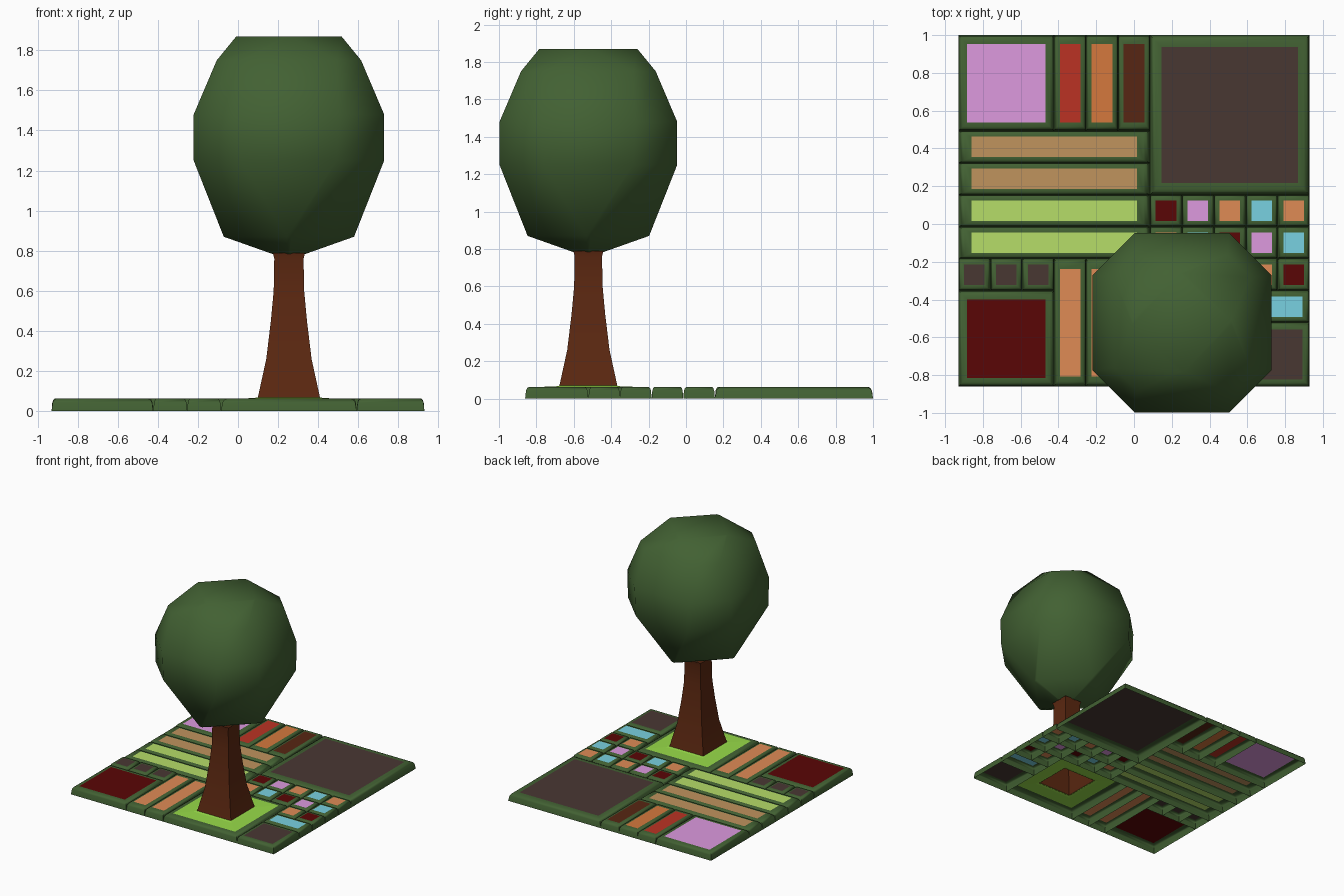
import bpy, math

if "Cube" in bpy.data.objects:
    bpy.data.objects.remove(bpy.data.objects["Cube"])

U = 1.86 / 11           # layout unit: the base is an 11 x 11 grid
TOP = 0.062
TX, TY = 0.254, -0.522  # tree centre

def mat(name, rgb):
    m = bpy.data.materials.new(name)
    m.diffuse_color = [(c / 255) ** 2.2 for c in rgb] + [1]
    m.use_nodes = True
    m.node_tree.nodes["Principled BSDF"].inputs["Base Color"].default_value = m.diffuse_color
    return m

M = {n: mat(n, c) for n, c in dict(
    green=(68, 97, 54), bark=(92, 44, 24), pink=(220, 152, 222), red=(186, 54, 40),
    orange=(212, 120, 64), brown=(88, 42, 26), grey=(74, 58, 54), tan=(190, 146, 94),
    lime=(180, 220, 104), maroon=(90, 14, 14), peach=(222, 138, 86),
    cyan=(120, 208, 224), grass=(150, 218, 74)).items()}

def rect(hx, hy, z):
    return [(-hx, -hy, z), (hx, -hy, z), (hx, hy, z), (-hx, hy, z)]

def octagon(h, c, z):
    return [(h, -c, z), (h, c, z), (c, h, z), (-c, h, z),
            (-h, c, z), (-h, -c, z), (-c, -h, z), (c, -h, z)]

def loft(name, rings, loc, material, cap=False, angle=None):
    """Skin a stack of matching rings into one mesh."""
    n = len(rings[0])
    verts = [v for r in rings for v in r]
    faces = [(i * n + j, i * n + (j + 1) % n, (i + 1) * n + (j + 1) % n, (i + 1) * n + j)
             for i in range(len(rings) - 1) for j in range(n)]
    if cap:
        faces.append(tuple(range(len(verts) - n, len(verts))))
    me = bpy.data.meshes.new(name)
    me.from_pydata(verts, [], faces)
    me.materials.append(M[material])
    ob = bpy.data.objects.new(name, me)
    bpy.context.collection.objects.link(ob)
    ob.location = (loc[0], loc[1], 0)
    if angle:
        bpy.ops.object.select_all(action='DESELECT')
        ob.select_set(True)
        bpy.context.view_layer.objects.active = ob
        bpy.ops.object.shade_smooth_by_angle(angle=math.radians(angle))
    return ob

def tile(col, row, w, h, colour):
    """Open-bottomed rounded green rim with a flat coloured panel."""
    sx, sy = w * U, h * U
    ix, iy = 0.022 + 0.047 * sx, 0.022 + 0.047 * sy
    loc = (-0.93 + (col + w / 2) * U, 1 - (row + h / 2) * U)
    steps = [(0, 0), (0.12, 0.042), (0.28, 0.056), (0.5, TOP), (1, TOP)]
    loft("tile_rim", [rect(sx / 2 - f * ix, sy / 2 - f * iy, z) for f, z in steps],
         loc, "green", angle=60)
    px, py = sx / 2 - ix, sy / 2 - iy
    if colour == "grass":   # panel with a raised opening for the trunk
        loft("grass_panel", [rect(px, py, TOP), rect(0.175, 0.175, TOP + 0.003),
                             rect(0.15, 0.15, 0.07)], loc, colour)
    else:
        loft(colour + "_panel", [rect(px, py, TOP)], loc, colour, cap=True)

# large tiles and bars: column, row, width, depth, colour
for t in [(0, 0, 3, 3, "pink"), (3, 0, 1, 3, "red"), (4, 0, 1, 3, "orange"),
          (5, 0, 1, 3, "brown"), (6, 0, 5, 5, "grey"),
          (0, 3, 6, 1, "tan"), (0, 4, 6, 1, "tan"),
          (0, 5, 6, 1, "lime"), (0, 6, 6, 1, "lime"),
          (0, 8, 3, 3, "maroon"), (3, 7, 1, 4, "peach"), (4, 7, 1, 4, "peach"),
          (5, 7, 4, 4, "grass"), (9, 8, 2, 1, "cyan"), (9, 9, 2, 2, "grey")]:
    tile(*t)

# small square tiles
for col, row, colours in [(0, 7, "grey grey grey"),
                          (6, 5, "maroon pink peach cyan peach"),
                          (6, 6, "peach cyan maroon pink cyan"),
                          (9, 7, "peach maroon")]:
    for i, c in enumerate(colours.split()):
        tile(col + i, row, 1, 1, c)

# flared square trunk
loft("trunk", [rect(h, h, z) for h, z in [(0.155, 0.068), (0.113, 0.26), (0.09, 0.45),
     (0.076, 0.6), (0.073, 0.76), (0.08, 0.79)]], (TX, TY), "bark", angle=30)

# faceted crown: diamond top and bottom, octagonal middle
loft("crown", [octagon(h, c, z) for h, c, z in [
    (0.085, 0.004, 0.785), (0.325, 0.012, 0.87), (0.475, 0.24, 1.25),
    (0.475, 0.25, 1.48), (0.36, 0.24, 1.75), (0.262, 0.012, 1.87)]],
    (TX, TY), "green", cap=True, angle=75)
